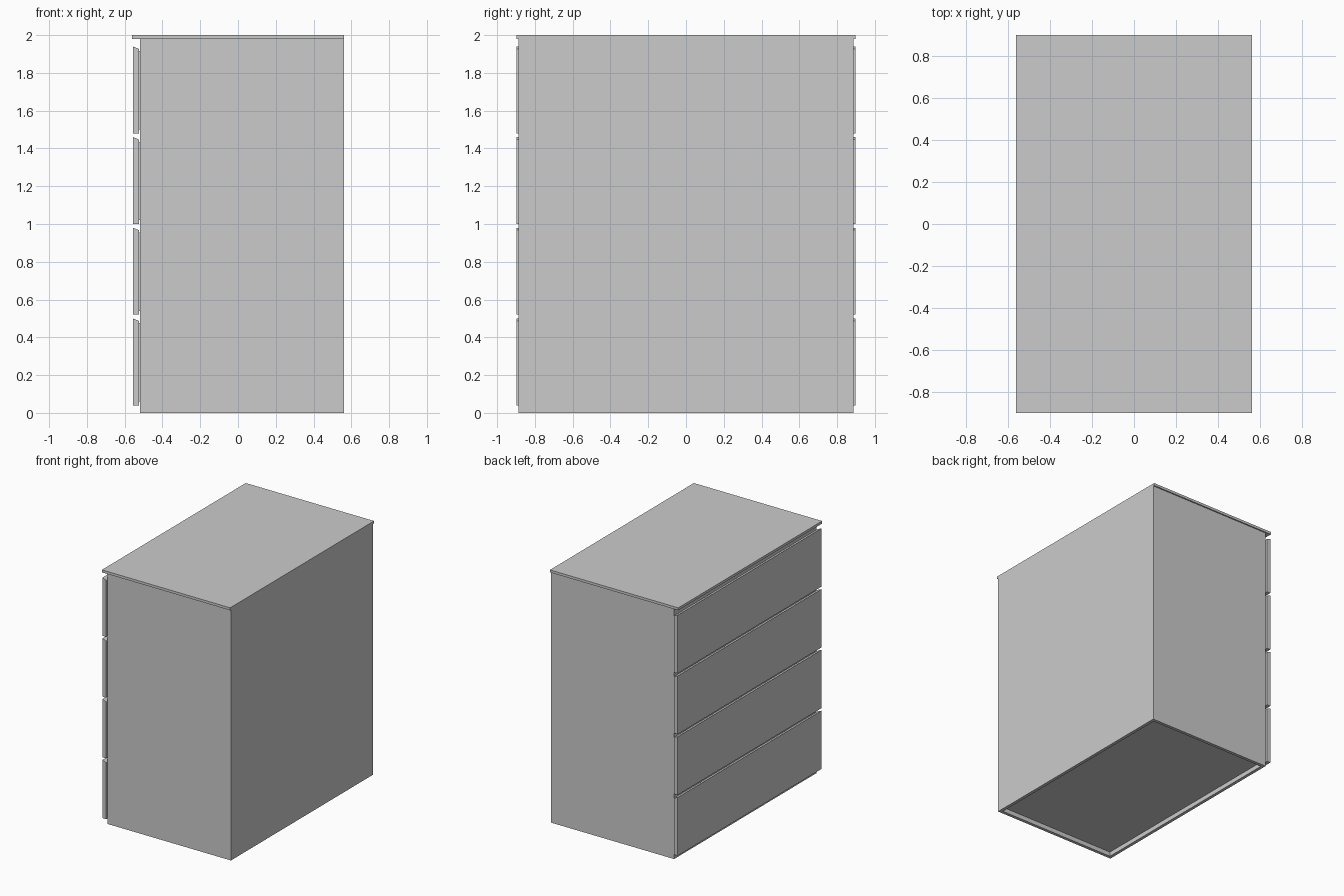
import bpy, bmesh

if "Cube" in bpy.data.objects:
    bpy.data.objects.remove(bpy.data.objects["Cube"])


def prism(name, profile, y0, y1):
    """Extrude an (x, z) profile along y."""
    bm = bmesh.new()
    face = bm.faces.new([bm.verts.new((x, y0, z)) for x, z in profile])
    ext = bmesh.ops.extrude_face_region(bm, geom=[face])
    moved = [g for g in ext["geom"] if isinstance(g, bmesh.types.BMVert)]
    bmesh.ops.translate(bm, verts=moved, vec=(0, y1 - y0, 0))
    bmesh.ops.recalc_face_normals(bm, faces=bm.faces)
    mesh = bpy.data.meshes.new(name)
    bm.to_mesh(mesh)
    bm.free()
    obj = bpy.data.objects.new(name, mesh)
    bpy.context.collection.objects.link(obj)
    return obj


def box(name, x0, x1, y0, y1, z0, z1):
    return prism(name, [(x0, z0), (x1, z0), (x1, z1), (x0, z1)], y0, y1)


FRONT, BACK = -0.518, 0.56   # carcass depth, drawers face -x
HALF, WIDE = 0.888, 0.898    # carcass and overhanging half widths
T = 0.025                    # panel thickness

# Carcass panels, with the bottom board set up inside the rim
box("left_side", FRONT, BACK, HALF - T, HALF, 0, 1.98)
box("right_side", FRONT, BACK, -HALF, -HALF + T, 0, 1.98)
box("back_panel", BACK - T, BACK, -HALF + T, HALF - T, 0, 1.98)
box("front_panel", FRONT, FRONT + T, -HALF + T, HALF - T, 0, 1.98)
box("bottom_board", FRONT + T, BACK - T, -HALF + T, HALF - T, 0.035, 0.06)

# Overhanging top
box("top", -0.561, BACK, -WIDE, WIDE, 1.98, 2.0)

# Four drawers: front with a bevelled finger-pull top edge, and its mount
for i in range(4):
    z = 0.04 + 0.48 * i
    prism(f"drawer_front_{i + 1}",
          [(-0.556, z), (-0.524, z), (-0.524, z + 0.447), (-0.556, z + 0.46)],
          -WIDE, WIDE)
    box(f"drawer_mount_{i + 1}", -0.524, FRONT,
        -HALF + T, HALF - T, z + 0.02, z + 0.435)
